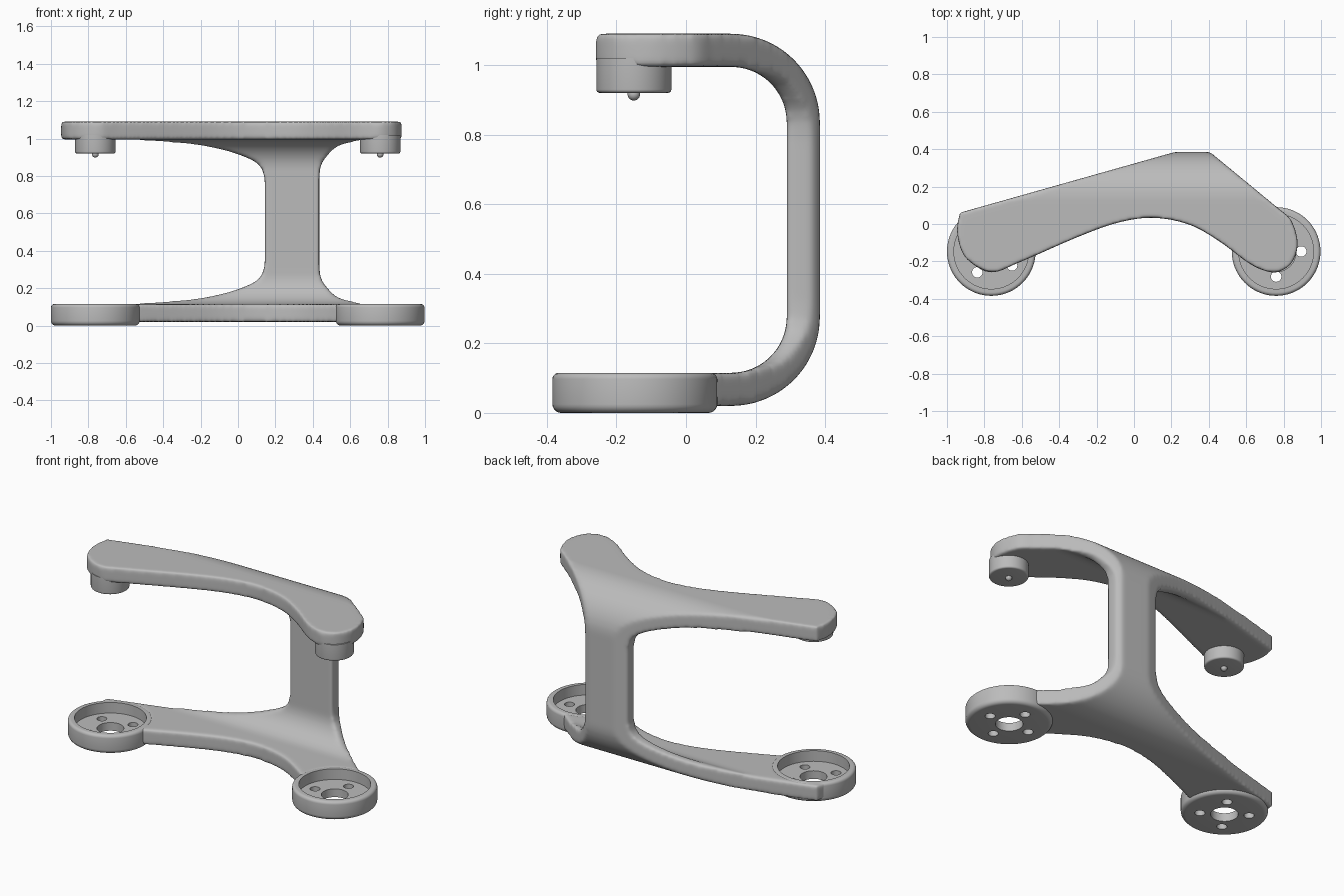
import bpy, bmesh, math
from mathutils import Vector, Matrix

cube = bpy.data.objects.get("Cube")
if cube:
    bpy.data.objects.remove(cube, do_unlink=True)

grey = bpy.data.materials.new("plain grey")
grey.use_nodes = True
colour = (0.5, 0.5, 0.5, 1)
grey.diffuse_color = colour
grey.node_tree.nodes["Principled BSDF"].inputs["Base Color"].default_value = colour


def add_object(name, bm):
    bmesh.ops.recalc_face_normals(bm, faces=bm.faces)
    mesh = bpy.data.meshes.new(name)
    bm.to_mesh(mesh)
    bm.free()
    mesh.materials.append(grey)
    obj = bpy.data.objects.new(name, mesh)
    bpy.context.collection.objects.link(obj)
    return obj


def prism(name, points, depth):
    """Extrude a closed outline of 3D points along a vector."""
    bm = bmesh.new()
    face = bm.faces.new([bm.verts.new(p) for p in points])
    new = bmesh.ops.extrude_face_region(bm, geom=[face])["geom"]
    bmesh.ops.translate(bm, vec=depth, verts=[v for v in new if isinstance(v, bmesh.types.BMVert)])
    return add_object(name, bm)


def cylinder(name, x, y, z0, z1, r, sides=64):
    bm = bmesh.new()
    bmesh.ops.create_cone(bm, cap_ends=True, segments=sides, radius1=r, radius2=r, depth=z1 - z0,
                          matrix=Matrix.Translation((x, y, (z0 + z1) / 2)))
    return add_object(name, bm)


def lathe(name, profile, x, y, steps=72):
    """Spin a closed (radius, height) outline round a vertical axis."""
    bm = bmesh.new()
    verts = [bm.verts.new((r, 0, z)) for r, z in profile]
    edges = [bm.edges.new((verts[i - 1], verts[i])) for i in range(len(verts))]
    bmesh.ops.spin(bm, geom=verts + edges, cent=(0, 0, 0), axis=(0, 0, 1),
                   angle=math.tau, steps=steps, use_merge=False)
    bmesh.ops.remove_doubles(bm, verts=bm.verts, dist=1e-5)
    bmesh.ops.translate(bm, vec=(x, y, 0), verts=bm.verts)
    return add_object(name, bm)


def curve_through(points, steps=8):
    """Smooth curve through 2D points."""
    pts = [Vector(p) for p in points]
    pts = [pts[0] * 2 - pts[1]] + pts + [pts[-1] * 2 - pts[-2]]
    out = []
    for a, b, c, d in zip(pts, pts[1:], pts[2:], pts[3:]):
        for i in range(steps):
            t = i / steps
            out.append((b * 2 + (c - a) * t + (a * 2 - b * 5 + c * 4 - d) * t ** 2
                        + (b * 3 - a - c * 3 + d) * t ** 3) / 2)
    return out + [pts[-2]]


def boolean(obj, cutter, operation):
    mod = obj.modifiers.new(operation.title(), 'BOOLEAN')
    mod.object, mod.operation, mod.solver = cutter, operation, 'EXACT'


def bake(obj, cutters):
    """Apply the modifiers and remove the cutters."""
    bpy.context.view_layer.update()
    done = obj.evaluated_get(bpy.context.evaluated_depsgraph_get())
    mesh = bpy.data.meshes.new_from_object(done)
    obj.modifiers.clear()
    obj.data = mesh
    for c in cutters:
        bpy.data.objects.remove(c, do_unlink=True)


def smooth_by_angle(obj, degrees=35):
    bpy.ops.object.select_all(action='DESELECT')
    obj.select_set(True)
    bpy.context.view_layer.objects.active = obj
    bpy.ops.object.shade_smooth_by_angle(angle=math.radians(degrees))


def arc(cy, cz, r, start, end, steps=20):
    angles = [math.radians(start + (end - start) * i / steps) for i in range(steps + 1)]
    return [(cy + r * math.cos(a), cz + r * math.sin(a)) for a in angles]


MID = 0.555           # height about which both arms mirror
SIDES = {"right": -0.763, "left": 0.76}
END_Y = -0.147

# C-shaped bracket: side section, bent at top and bottom
outer = [(-0.5, 0.02)] + arc(0.13, 0.275, 0.255, -90, 0) + arc(0.13, 0.835, 0.255, 0, 90) + [(-0.5, 1.09)]
inner = [(-0.5, 0.995)] + arc(0.13, 0.835, 0.16, 90, 0) + arc(0.13, 0.275, 0.16, 0, -90) + [(-0.5, 0.112)]
bracket = prism("bracket", [(-1.2, y, z) for y, z in outer + inner], (2.4, 0, 0))

# plan outline shared by both arms
front_edge = curve_through([
    (-0.932, 0.06), (-0.945, -0.05), (-0.9, -0.18), (-0.765, -0.257), (-0.62, -0.208),
    (-0.29, -0.065), (-0.075, 0.01), (0.11, 0.033), (0.3, -0.005), (0.46, -0.095),
    (0.6, -0.2), (0.685, -0.245), (0.765, -0.258), (0.845, -0.205), (0.875, -0.1),
    (0.84, 0.02), (0.77, 0.085)])
plan = [(p.x, p.y, -0.2) for p in front_edge] + [(0.4, 0.39, -0.2), (0.237, 0.39, -0.2)]
plan_cutter = prism("plan_cutter", plan, (0, 0, 1.6))
boolean(bracket, plan_cutter, 'INTERSECT')
cutters = [plan_cutter]

# openings either side of the column, flaring into the arms
flares = {"right": [(-0.55, 0.99), (-0.26, 0.972), (-0.07, 0.937), (0.06, 0.892), (0.12, 0.85), (0.143, 0.79)],
          "left": [(0.67, 0.99), (0.54, 0.962), (0.47, 0.9), (0.442, 0.85), (0.435, 0.79)]}
for side, points in flares.items():
    upper = [tuple(p) for p in curve_through(points)]
    far = math.copysign(1.3, SIDES[side])
    shape = [(far, 0.99)] + upper
    shape += [(x, 2 * MID - z) for x, z in reversed(shape)]
    cut = prism(side + "_opening_cutter", [(x, -0.8, z) for x, z in shape], (0, 1.6, 0))
    boolean(bracket, cut, 'DIFFERENCE')
    cutters.append(cut)

# clear the lower arm out of the cup recesses
for side, x in SIDES.items():
    cut = cylinder(side + "_recess_cutter", x, END_Y, -0.1, 0.4, 0.212)
    boolean(bracket, cut, 'DIFFERENCE')
    cutters.append(cut)

# soft rounded edges over the whole bracket
remesh = bracket.modifiers.new("Remesh", 'REMESH')
remesh.mode, remesh.voxel_size = 'VOXEL', 0.01
soften = bracket.modifiers.new("Soften", 'SMOOTH')
soften.factor, soften.iterations = 0.5, 12
bake(bracket, cutters)
smooth_by_angle(bracket, 60)

# cups, pads and pins at both ends
cup_profile = ([(0.075, 0.0)] + arc(0.212, 0.025, 0.025, -90, 0, 5) + arc(0.219, 0.097, 0.018, 0, 90, 5)
               + [(0.2, 0.115), (0.2, 0.05), (0.075, 0.05)])
pad_profile = [(0, 0.92)] + arc(0.098, 0.93, 0.01, -90, 0, 4) + [(0.108, 1.02), (0, 1.02)]
turn = {"right": 56, "left": 0}
for side, x in SIDES.items():
    cup = lathe(side + "_cup", cup_profile, x, END_Y)
    holes = []
    for k in range(4):
        a = math.radians(turn[side] + 90 * k)
        hole = cylinder("hole_cutter", x + 0.134 * math.cos(a), END_Y + 0.134 * math.sin(a), -0.1, 0.09, 0.028, 32)
        boolean(cup, hole, 'DIFFERENCE')
        holes.append(hole)
    bake(cup, holes)
    smooth_by_angle(cup)

    smooth_by_angle(lathe(side + "_pad", pad_profile, x, END_Y - 0.003))

    bm = bmesh.new()
    bmesh.ops.create_uvsphere(bm, u_segments=20, v_segments=12, radius=0.018,
                              matrix=Matrix.Translation((x, END_Y - 0.003, 0.916)))
    smooth_by_angle(add_object(side + "_pin", bm))
